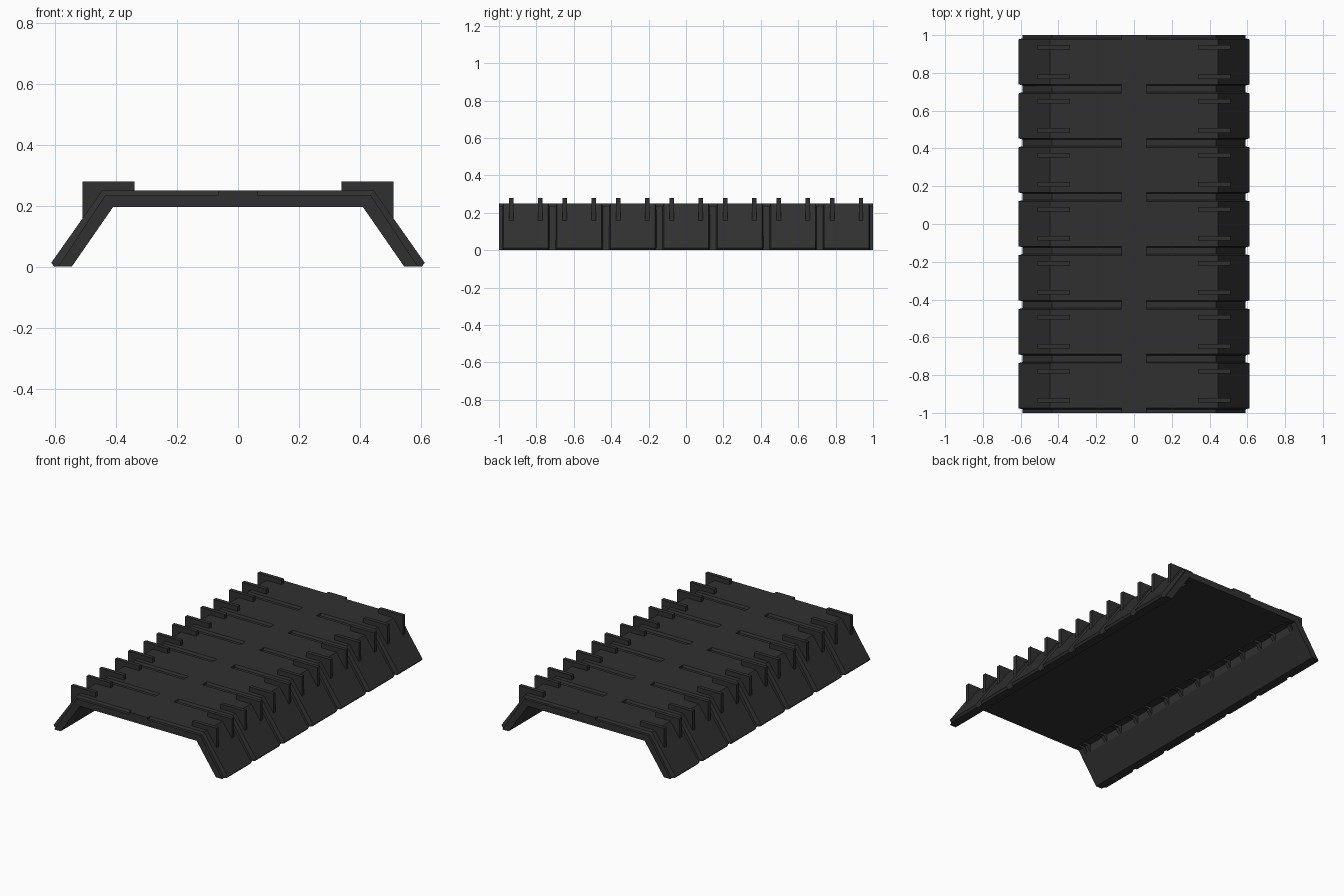
import bpy, bmesh

if "Cube" in bpy.data.objects:
    bpy.data.objects.remove(bpy.data.objects["Cube"])

mat = bpy.data.materials.new("charcoal")
mat.diffuse_color = (0.03, 0.03, 0.03, 1)
mat.use_nodes = True
mat.node_tree.nodes["Principled BSDF"].inputs["Base Color"].default_value = mat.diffuse_color


def finish(name, bm):
    bmesh.ops.recalc_face_normals(bm, faces=bm.faces[:])
    me = bpy.data.meshes.new(name)
    bm.to_mesh(me)
    bm.free()
    me.materials.append(mat)
    ob = bpy.data.objects.new(name, me)
    bpy.context.collection.objects.link(ob)
    return ob


def prism(bm, pts, y0, y1):
    """Extrude an xz profile along y."""
    a = [bm.verts.new((x, y0, z)) for x, z in pts]
    b = [bm.verts.new((x, y1, z)) for x, z in pts]
    n = len(pts)
    bm.faces.new(a)
    bm.faces.new(b[::-1])
    for i in range(n):
        j = (i + 1) % n
        bm.faces.new((a[i], a[j], b[j], b[i]))


def mirrored(half):
    """Path from right foot to the middle, continued to the left foot."""
    return half + [(-x, z) for x, z in half[::-1]]


# core shell: full profile at the ends, undercut corners in between
OUT = [(0.59, 0), (0.435, 0.235)]
INNER = [(0.545, 0), (0.41, 0.195)]
UNDERCUT = [(0.545, 0), (0.435, 0.159), (0.435, 0.212), (0.37, 0.212), (0.37, 0.195)]
bm = bmesh.new()
for y0, y1, inner in ((-1, -0.96, INNER), (-0.96, 0.96, UNDERCUT), (0.96, 1, INNER)):
    prism(bm, mirrored(OUT) + mirrored(inner)[::-1], y0, y1)
finish("core_shell", bm)

# centre strip that bridges the grooves
bm = bmesh.new()
prism(bm, [(-0.065, 0.22), (0.065, 0.22), (0.065, 0.25), (-0.065, 0.25)], -1, 1)
finish("centre_strip", bm)

# armour segments with bevelled groove sides
outer = mirrored([(0.602, 0), (0.612, 0.013), (0.445, 0.25)])
floor = mirrored([(0.58, 0), (0.575, 0.013), (0.43, 0.23)])
PITCH = 2 / 7
for k in range(7):
    yc = (k - 3) * PITCH + 0.001
    bm = bmesh.new()
    rings = []
    for (xo, zo), (xi, zi) in zip(outer, floor):
        rings.append([bm.verts.new(p) for p in (
            (xo, yc - 0.119, zo), (xo, yc + 0.119, zo),
            (xi, yc + 0.128, zi), (xi, yc - 0.128, zi))])
    bm.faces.new(rings[0])
    bm.faces.new(rings[-1][::-1])
    for r, s in zip(rings, rings[1:]):
        for i in range(4):
            j = (i + 1) % 4
            bm.faces.new((r[i], r[j], s[j], s[i]))
    finish(f"segment_{k + 1}", bm)

# pairs of shoulder fins on each segment
FIN = [(0.34, 0.197), (0.41, 0.197), (0.441, 0.152), (0.51, 0.152), (0.51, 0.28), (0.34, 0.28)]
for side, label in ((1, "right"), (-1, "left")):
    bm = bmesh.new()
    for k in range(7):
        for d in (-0.0775, 0.0775):
            y = (k - 3) * PITCH + 0.001 + d
            prism(bm, [(side * x, z) for x, z in FIN], y - 0.012, y + 0.012)
    finish(f"{label}_fins", bm)
